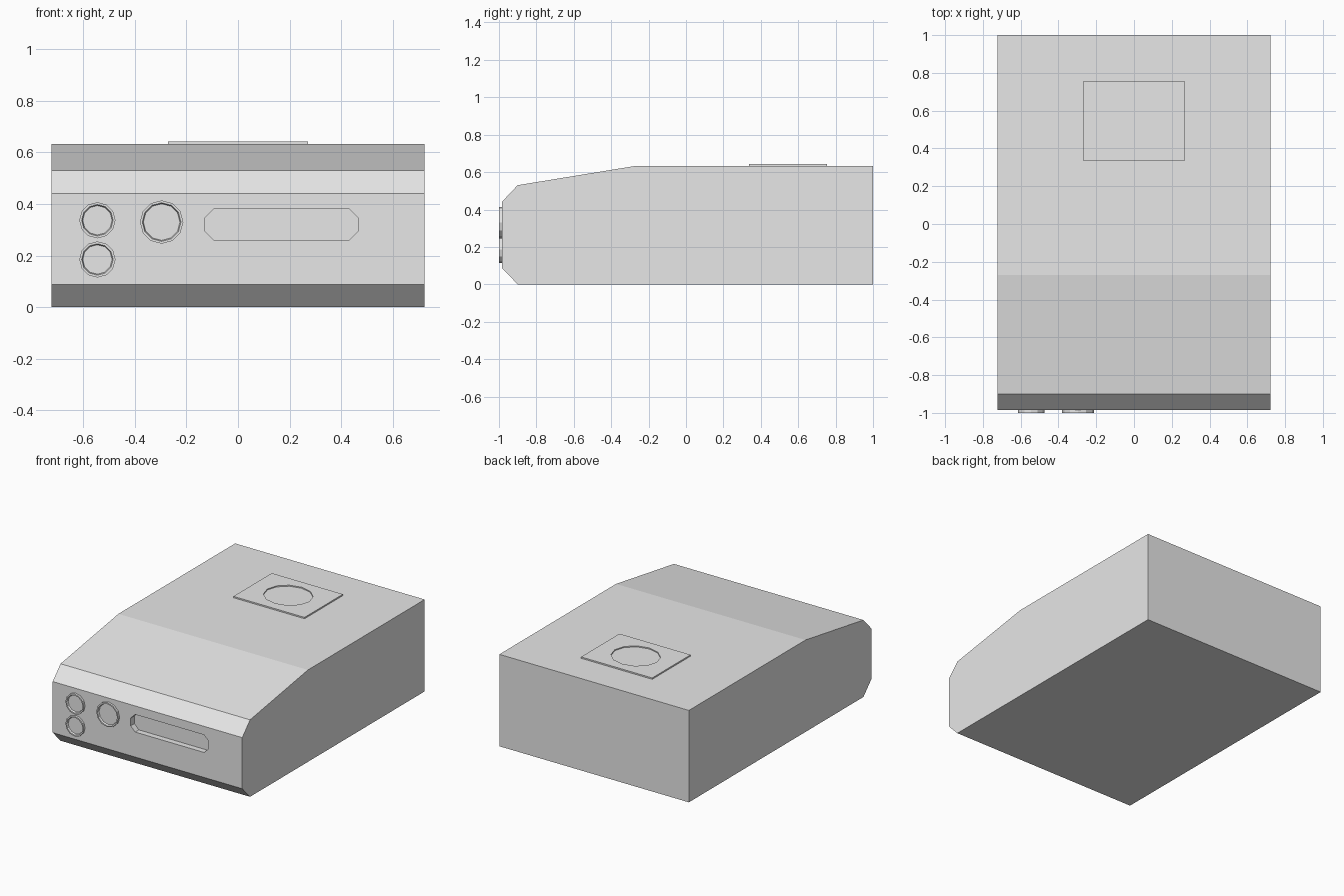
import bpy, bmesh, math
from mathutils import Vector

if "Cube" in bpy.data.objects:
    bpy.data.objects.remove(bpy.data.objects["Cube"])

grey = bpy.data.materials.new("plain grey")
grey.diffuse_color = (0.8, 0.8, 0.8, 1)
grey.use_nodes = True
grey.node_tree.nodes["Principled BSDF"].inputs["Base Color"].default_value = grey.diffuse_color


def finish(name, bm):
    bmesh.ops.recalc_face_normals(bm, faces=bm.faces)
    me = bpy.data.meshes.new(name)
    bm.to_mesh(me)
    bm.free()
    me.materials.append(grey)
    ob = bpy.data.objects.new(name, me)
    bpy.context.collection.objects.link(ob)
    return ob


def prism(name, points, offset):
    """Extrude a flat polygon of 3D points along an offset."""
    bm = bmesh.new()
    face = bm.faces.new([bm.verts.new(p) for p in points])
    top = bmesh.ops.extrude_face_region(bm, geom=[face])["geom"]
    bmesh.ops.translate(bm, vec=Vector(offset),
                        verts=[v for v in top if isinstance(v, bmesh.types.BMVert)])
    return finish(name, bm)


def ring(n, rx, ry):
    return [(rx * math.sin(2 * math.pi * i / n), ry * math.cos(2 * math.pi * i / n))
            for i in range(n)]


def cut(target, cutter):
    mod = target.modifiers.new("cut", 'BOOLEAN')
    mod.object = cutter
    mod.solver = 'EXACT'
    cutter.hide_render = True
    cutter.hide_viewport = True


# Body: side profile swept across the width
W, FRONT, TOP = 0.722, -0.985, 0.633
profile = [(FRONT, 0.088), (-0.90, 0), (1, 0), (1, TOP),
           (-0.27, TOP), (-0.90, 0.53), (FRONT, 0.44)]
body = prism("body", [(-W, y, z) for y, z in profile], (2 * W, 0, 0))

# Long slot with clipped corners, recessed in the front
x0, x1, z0, z1, c = -0.128, 0.465, 0.26, 0.381, 0.034
slot = [(x0 + c, z0), (x1 - c, z0), (x1, z0 + c), (x1, z1 - c),
        (x1 - c, z1), (x0 + c, z1), (x0, z1 - c), (x0, z0 + c)]
cut(body, prism("slot_cutter", [(x, FRONT - 0.05, z) for x, z in slot], (0, 0.09, 0)))

# Round front sockets: raised rim with a sunken face
for name, x, z, r in (("upper_socket", -0.545, 0.337, 0.07),
                      ("lower_socket", -0.545, 0.185, 0.07),
                      ("large_socket", -0.296, 0.33, 0.084)):
    bm = bmesh.new()
    rims = [[bm.verts.new((x + a, y, z + b)) for a, b in ring(12, s, s)]
            for y, s in ((FRONT + 0.002, r), (-1, r), (-1, r - 0.009), (FRONT - 0.003, r - 0.013))]
    for lo, hi in zip(rims, rims[1:]):
        for i in range(12):
            j = (i + 1) % 12
            bm.faces.new((lo[i], lo[j], hi[j], hi[i]))
    bm.faces.new(rims[0])
    bm.faces.new(rims[-1])
    finish(name, bm)

# Thin plate on top with an oval opening
corners = [(-0.271, 0.337), (0.271, 0.337), (0.271, 0.755), (-0.271, 0.755)]
plate = prism("top_plate", [(x, y, TOP - 0.001) for x, y in corners], (0, 0, 0.0105))
oval = [(x, 0.547 + y, TOP + 0.002) for x, y in ring(12, 0.16, 0.145)]
cut(plate, prism("oval_cutter", oval, (0, 0, 0.05)))
